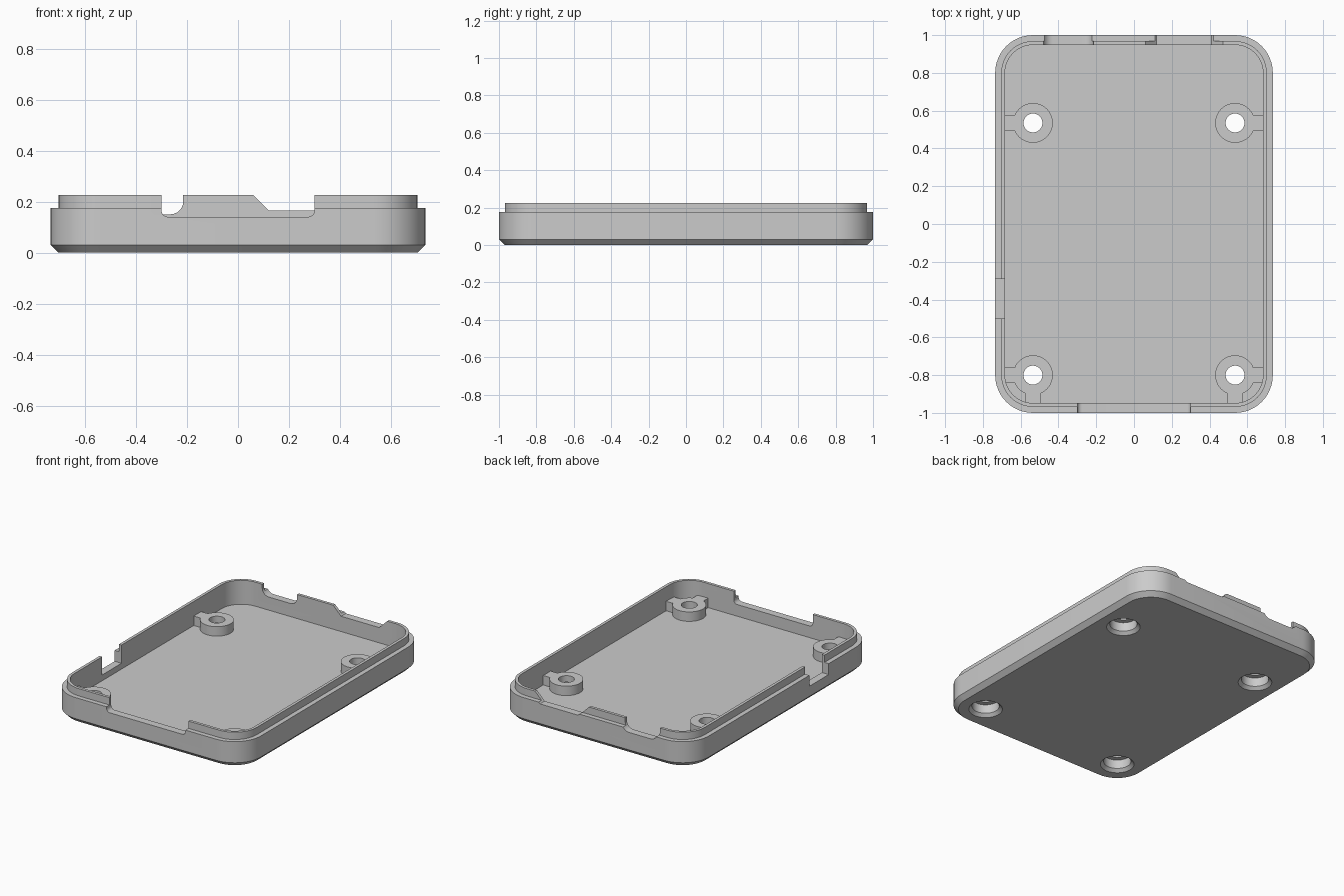
import bpy, bmesh, math

cube = bpy.data.objects.get("Cube")
if cube:
    bpy.data.objects.remove(cube, do_unlink=True)

HX, HY, CORNER = 0.735, 1.0, 0.2
FLOOR, BOSS_TOP = 0.06, 0.125

grey = bpy.data.materials.new("plain grey")
grey.use_nodes = True
colour = (0.6, 0.6, 0.6, 1)
grey.diffuse_color = colour
grey.node_tree.nodes["Principled BSDF"].inputs["Base Color"].default_value = colour


def loft(name, rings):
    """Closed solid skinned through matching rings of points."""
    bm = bmesh.new()
    loops = [[bm.verts.new(p) for p in ring] for ring in rings]
    n = len(loops[0])
    for a, b in zip(loops, loops[1:]):
        for i in range(n):
            j = (i + 1) % n
            bm.faces.new((a[i], a[j], b[j], b[i]))
    bm.faces.new(loops[0])
    bm.faces.new(loops[-1])
    bmesh.ops.recalc_face_normals(bm, faces=bm.faces)
    mesh = bpy.data.meshes.new(name)
    bm.to_mesh(mesh)
    bm.free()
    mesh.materials.append(grey)
    obj = bpy.data.objects.new(name, mesh)
    bpy.context.collection.objects.link(obj)
    return obj


def rounded_ring(inset, z, steps=12):
    r = CORNER - inset
    ring = []
    for q, (sx, sy) in enumerate([(1, 1), (-1, 1), (-1, -1), (1, -1)]):
        for k in range(steps + 1):
            a = math.pi / 2 * (q + k / steps)
            ring.append((sx * (HX - CORNER) + r * math.cos(a),
                         sy * (HY - CORNER) + r * math.sin(a), z))
    return ring


def turned(name, x, y, profile, n=48):
    return loft(name, [[(x + r * math.cos(2 * math.pi * i / n),
                         y + r * math.sin(2 * math.pi * i / n), z)
                        for i in range(n)] for r, z in profile])


def box(name, x0, x1, y0, y1, z0, z1):
    return loft(name, [[(x0, y0, z), (x1, y0, z), (x1, y1, z), (x0, y1, z)]
                       for z in (z0, z1)])


def slot(name, outline, y0, y1):
    """Cutter with an x-z outline, running along y."""
    return loft(name, [[(x, y, z) for x, z in outline] for y in (y0, y1)])


def round_slot(x0, x1, z, r, steps=6):
    """Open-topped outline with rounded lower corners."""
    pts = [(x1, 0.3), (x0, 0.3)]
    for cx, start in ((x0 + r, math.pi), (x1 - r, 1.5 * math.pi)):
        for k in range(steps + 1):
            a = start + math.pi / 2 * k / steps
            pts.append((cx + r * math.cos(a), z + r + r * math.sin(a)))
    return pts


def combine(target, tool, operation):
    mod = target.modifiers.new("bool", 'BOOLEAN')
    mod.operation = operation
    mod.solver = 'EXACT'
    mod.object = tool
    bpy.context.view_layer.objects.active = target
    bpy.ops.object.modifier_apply(modifier=mod.name)
    bpy.data.objects.remove(tool, do_unlink=True)


# Tray: chamfered base, outer wall, stepped lip and cavity
tray = loft("case_tray", [rounded_ring(*p) for p in [
    (0.03, 0), (0, 0.03), (0, 0.175), (0.032, 0.175),
    (0.032, 0.225), (0.052, 0.225), (0.052, FLOOR)]])

# Screw bosses with ribs to the nearby walls
low = FLOOR - 0.02
for s in (-1, 1):
    for y in (0.535, -0.8):
        x = s * 0.535
        combine(tray, turned("boss", x, y, [(0.105, low), (0.105, BOSS_TOP)]), 'UNION')
        x0, x1 = sorted((x + s * 0.08, s * 0.71))
        combine(tray, box("side_rib", x0, x1, y - 0.04, y + 0.04, low, BOSS_TOP), 'UNION')
        if y < 0:
            combine(tray, box("front_rib", x - 0.04, x + 0.04, -0.975, y - 0.08,
                              low, BOSS_TOP), 'UNION')
        # Stepped screw hole with a chamfered mouth
        combine(tray, turned("screw_hole", x, y, [
            (0.115, -0.01), (0.085, 0.02), (0.085, 0.08),
            (0.05, 0.08), (0.05, 0.2)]), 'DIFFERENCE')

# Connector openings in the front, back and side walls
combine(tray, slot("front_opening", round_slot(-0.3, 0.3, 0.14, 0.025), -1.1, -0.9), 'DIFFERENCE')
combine(tray, slot("back_round_opening", round_slot(-0.48, -0.215, 0.15, 0.05), 0.9, 1.1), 'DIFFERENCE')
combine(tray, slot("back_tapered_opening", [
    (0.06, 0.3), (0.06, 0.225), (0.12, 0.165), (0.41, 0.165),
    (0.47, 0.225), (0.47, 0.3)], 0.9, 1.1), 'DIFFERENCE')
combine(tray, box("side_opening", -0.8, -0.6, -0.5, -0.29, 0.1, 0.3), 'DIFFERENCE')

# Smooth the curves, keep the edges crisp
bpy.ops.object.select_all(action='DESELECT')
tray.select_set(True)
bpy.context.view_layer.objects.active = tray
bpy.ops.object.shade_smooth_by_angle(angle=math.radians(30))
